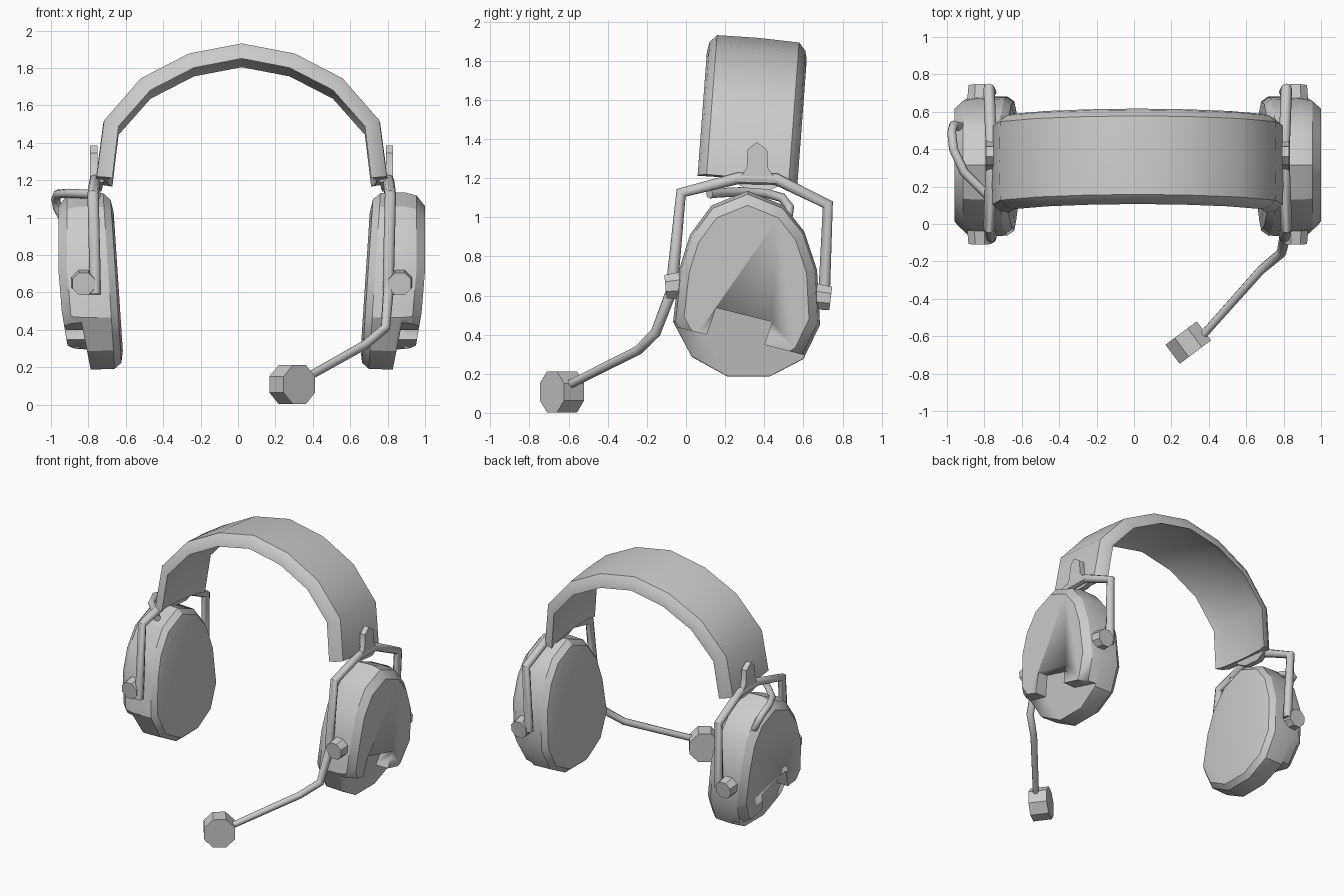
import bpy, bmesh, math
from mathutils import Vector

if "Cube" in bpy.data.objects:
    bpy.data.objects.remove(bpy.data.objects["Cube"])

CX = 0.02  # plane of symmetry of the two ear cups


def make(name, bm, mirror=False, angle=35):
    bmesh.ops.recalc_face_normals(bm, faces=bm.faces)
    me = bpy.data.meshes.new(name)
    bm.to_mesh(me)
    bm.free()
    ob = bpy.data.objects.new(name, me)
    bpy.context.collection.objects.link(ob)
    ob.location.x = CX
    finish(ob, mirror, angle)
    return ob


def finish(ob, mirror, angle):
    bpy.ops.object.select_all(action='DESELECT')
    ob.select_set(True)
    bpy.context.view_layer.objects.active = ob
    bpy.ops.object.shade_smooth_by_angle(angle=math.radians(angle))
    if mirror:
        m = ob.modifiers.new("mirror", 'MIRROR')
        m.use_mirror_merge = False


def loft(rings):
    bm = bmesh.new()
    rows = [[bm.verts.new(p) for p in r] for r in rings]
    n = len(rows[0])
    for a, b in zip(rows, rows[1:]):
        for i in range(n):
            j = (i + 1) % n
            bm.faces.new((a[i], a[j], b[j], b[i]))
    bm.faces.new(rows[0])
    bm.faces.new(rows[-1])
    return bm


def tube(name, pts, r0, r1=None, mirror=False):
    cu = bpy.data.curves.new(name, 'CURVE')
    cu.dimensions = '3D'
    cu.bevel_depth = 1.0
    cu.bevel_resolution = 2
    cu.use_fill_caps = True
    sp = cu.splines.new('POLY')
    sp.points.add(len(pts) - 1)
    for i, p in enumerate(pts):
        sp.points[i].co = (*p, 1)
        sp.points[i].radius = r0 + ((r1 or r0) - r0) * i / (len(pts) - 1)
    ob = bpy.data.objects.new(name, cu)
    bpy.context.collection.objects.link(ob)
    ob.location.x = CX
    bpy.ops.object.select_all(action='DESELECT')
    ob.select_set(True)
    bpy.context.view_layer.objects.active = ob
    bpy.ops.object.convert(target='MESH')
    finish(bpy.context.object, mirror, 50)


def cylinder(name, a, b, r0, r1, sides, mirror=False):
    a, b = Vector(a), Vector(b)
    u = (b - a).normalized()
    s = u.cross(Vector((0, 0, 1))).normalized()
    t = s.cross(u)
    ang = [2 * math.pi * (i + 0.5) / sides for i in range(sides)]
    rings = [[p + (s * math.cos(k) + t * math.sin(k)) * r for k in ang]
             for p, r in ((a, r0), (b, r1))]
    make(name, loft(rings), mirror)


# Headband: crescent section swept over a faceted arch, leaning back slightly
half = [(0.776, 1.2), (0.736, 1.50), (0.54, 1.725), (0.283, 1.858)]
arch = half + [(0, 1.912)] + [(-x, z) for x, z in reversed(half)]
section = [(-0.255, -0.085), (-0.245, -0.04), (-0.21, 0), (0, 0.005), (0.21, 0),
           (0.245, -0.04), (0.255, -0.085), (0.19, -0.065), (0, -0.055), (-0.19, -0.065)]
rings = []
for i, (x, z) in enumerate(arch):
    p, q = arch[max(i - 1, 0)], arch[min(i + 1, len(arch) - 1)]
    n = Vector((q[1] - p[1], p[0] - q[0])).normalized()
    ring = []
    for v, w in section:
        zz = z + n.y * w
        ring.append((x + n.x * w, 0.315 + v + 0.075 * (zz - 1.2), zz - 0.09 * v))
    rings.append(ring)
make("headband", loft(rings), angle=40)

# Ear cup: rings of one rounded outline between a tilted pad face and the outer plate
outline = [(0.316, 1.135), (0.13, 1.06), (0.02, 0.91), (-0.036, 0.73), (-0.066, 0.465),
           (0.03, 0.286), (0.21, 0.187), (0.43, 0.187), (0.6, 0.275), (0.685, 0.45),
           (0.67, 0.73), (0.605, 0.926), (0.5, 1.06)]


def inner_x(z):
    return 0.632 + 0.066 * (z - 0.23)


def outer_x(z):
    return 0.98 - 0.17 * max(0, 0.6 - z)


rings = []
for side, off, s in ((0, 0, 0.78), (0, 0.012, 0.92), (0, 0.05, 0.99), (1, -0.11, 1.0),
                     (1, -0.045, 0.965), (1, 0, 0.85)):
    ring = []
    for y, z in outline:
        y, z = 0.31 + (y - 0.31) * s, 0.64 + (z - 0.64) * s
        ring.append(((outer_x(z) if side else inner_x(z)) + off, y, z))
    rings.append(ring)
cup = make("ear_cup", loft(rings), angle=30)

# Stepped recess cut out of the lower outside of the cup
step = [(-0.2, 0.475), (0.107, 0.40), (0.153, 0.537), (0.44, 0.465), (0.40, 0.348),
        (0.9, 0.22), (0.9, 0.0), (-0.2, 0.0)]
cutter = make("recess_cutter", loft([
    [(0.85 + 0.2 * (z - 0.4), y, z) for y, z in step],
    [(1.2, y, z) for y, z in step]]))
cutter.hide_render = True
cutter.hide_viewport = True
b = cup.modifiers.new("recess", 'BOOLEAN')
b.object = cutter
b.operation = 'DIFFERENCE'
cup.modifiers.new("mirror", 'MIRROR').use_mirror_merge = False

# Wire yoke with its tab, slider link and pivots
tube("wire_yoke", [(0.785, -0.075, 0.59), (0.785, -0.065, 0.72), (0.795, -0.025, 1.125),
                   (0.785, 0.27, 1.2), (0.785, 0.46, 1.195), (0.795, 0.725, 1.065),
                   (0.785, 0.705, 0.58)], 0.03, mirror=True)
tab = [(0.26, 1.18), (0.31, 1.25), (0.315, 1.345), (0.36, 1.385), (0.415, 1.345),
       (0.42, 1.25), (0.47, 1.175)]
make("yoke_tab", loft([[(x, y, z) for y, z in tab] for x in (0.77, 0.81)]), True)
link = [(0.23, 1.3), (0.23, 1.19), (0.3, 1.15), (0.43, 1.14), (0.5, 1.17), (0.5, 1.3)]
make("slider_link", loft([[(x + 0.25 * (1.2 - z), y, z) for y, z in link]
                          for x in (0.735, 0.775)]), True)
cylinder("front_pivot", (0.845, 0.0, 0.655), (0.845, -0.105, 0.645), 0.075, 0.065, 8, True)
cylinder("rear_pivot", (0.845, 0.62, 0.6), (0.845, 0.74, 0.585), 0.075, 0.065, 8, True)

# Microphone boom and capsule on the right cup
tube("mic_boom", [(0.785, -0.075, 0.62), (0.768, -0.155, 0.41), (0.66, -0.245, 0.32),
                  (0.33, -0.615, 0.135)], 0.029, 0.022)
cylinder("mic_capsule", (0.232, -0.583, 0.107), (0.308, -0.685, 0.107), 0.113, 0.113, 8)

# Short cable on the left cup
tube("cable", [(-0.77, 0.12, 1.12), (-0.82, 0.17, 1.125), (-0.93, 0.28, 1.13),
               (-0.985, 0.4, 1.125), (-0.995, 0.49, 1.1), (-0.985, 0.53, 1.05),
               (-0.95, 0.52, 0.99)], 0.024)
